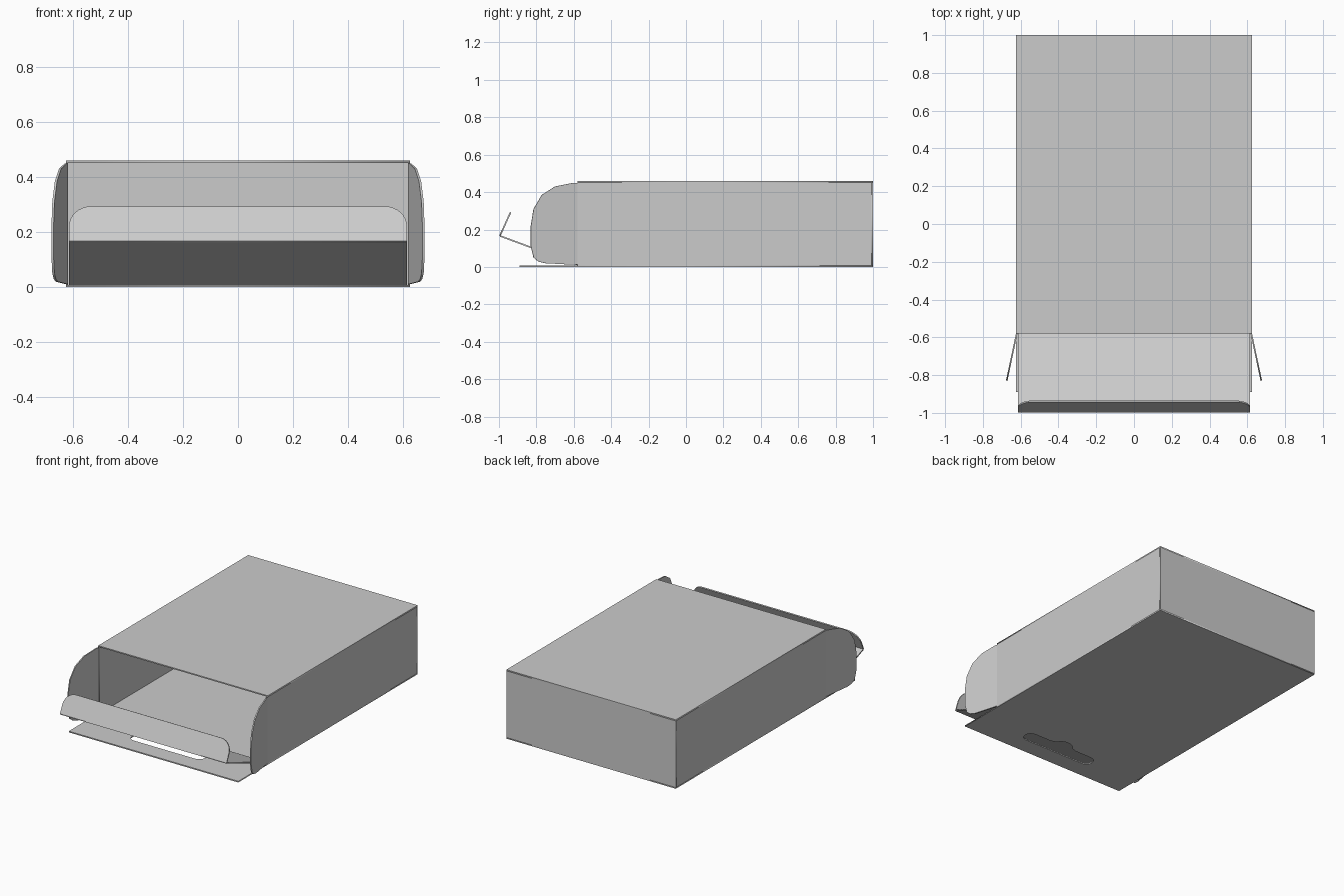
import bpy, math
from mathutils import Vector, Matrix

if "Cube" in bpy.data.objects:
    bpy.data.objects.remove(bpy.data.objects["Cube"])

W, Y0, Y1, H, T = 0.625, -0.58, 1.0, 0.46, 0.008   # carton half width, mouth, back, height, card


def sheet(name, loops, origin, u, v, thick=T):
    """Flat card cut from 2D outlines (later loops are holes), laid on axes u, v."""
    cu = bpy.data.curves.new(name + "_outline", 'CURVE')
    cu.dimensions, cu.fill_mode, cu.extrude = '2D', 'BOTH', thick / 2
    for loop in loops:
        s = cu.splines.new('POLY')
        s.points.add(len(loop) - 1)
        for p, (a, b) in zip(s.points, loop):
            p.co = (a, b, 0, 1)
        s.use_cyclic_u = True
    tmp = bpy.data.objects.new(name + "_tmp", cu)
    bpy.context.collection.objects.link(tmp)
    dg = bpy.context.evaluated_depsgraph_get()
    mesh = bpy.data.meshes.new_from_object(tmp.evaluated_get(dg))
    bpy.data.objects.remove(tmp)
    u, v = Vector(u).normalized(), Vector(v).normalized()
    m = Matrix((u, v, u.cross(v))).transposed().to_4x4()
    m.translation = origin
    mesh.transform(m)
    mesh.name = name
    ob = bpy.data.objects.new(name, mesh)
    bpy.context.collection.objects.link(ob)
    return ob


def rect(a0, b0, a1, b1):
    return [(a0, b0), (a1, b0), (a1, b1), (a0, b1)]


def arc(cx, cy, r, d0, d1, n=8):
    return [(cx + r * math.cos(math.radians(d0 + (d1 - d0) * i / n)),
             cy + r * math.sin(math.radians(d0 + (d1 - d0) * i / n))) for i in range(n + 1)]


X, Y, Z = (1, 0, 0), (0, 1, 0), (0, 0, 1)

# Bottom panel with projecting hang tab and hanger slot
hc, r = -0.73, 0.045
slot = (arc(-0.225, hc, r, 90, 270) + arc(0.225, hc, r, -90, 90)
        + [(0.10, hc + r)] + arc(0, hc + 0.02, 0.075, 30, 150) + [(-0.10, hc + r)])
sheet("bottom_panel_hang_tab", [rect(-W, -0.89, W, Y1), slot], (0, 0, T / 2), X, Y)

# Top, back and side panels
sheet("top_panel", [rect(-W, Y0, W, Y1)], (0, 0, H - T / 2), X, Y)
sheet("back_panel", [rect(-W, T, W, H - T)], (0, Y1 - T / 2, 0), X, Z)

# Rounded dust flap outline: distance from the mouth, height
dust = [(0, 0.012), (0.03, 0.012), (0.18, 0.02), (0.215, 0.03), (0.24, 0.05), (0.255, 0.11),
        (0.255, 0.22), (0.24, 0.31), (0.195, 0.385), (0.123, 0.43), (0.02, 0.45), (0, 0.45)]
for side, s in (("left", -1), ("right", 1)):
    sheet(side + "_panel", [rect(Y0, T, Y1 - T, H - T)], (s * (W - T / 2), 0, 0), Y, Z)
    sheet(side + "_dust_flap", [dust], (s * (W - T / 2), Y0, 0), (s * 0.053, -0.25, 0), Z)

# Closing flap rising from the floor edge, with its folded rounded tuck lip
hinge, fold, tip = Vector((0, Y0, 0.012)), Vector((0, -0.995, 0.166)), Vector((0, -0.938, 0.292))
FW = 0.614
sheet("closing_flap", [rect(-FW, 0, FW, (fold - hinge).length)], hinge, X, fold - hinge)
L, R = (tip - fold).length, 0.08
lip = [(-FW, 0), (FW, 0)] + arc(FW - R, L - R, R, 0, 90) + arc(R - FW, L - R, R, 90, 180)
sheet("tuck_lip", [lip], fold, X, tip - fold)
